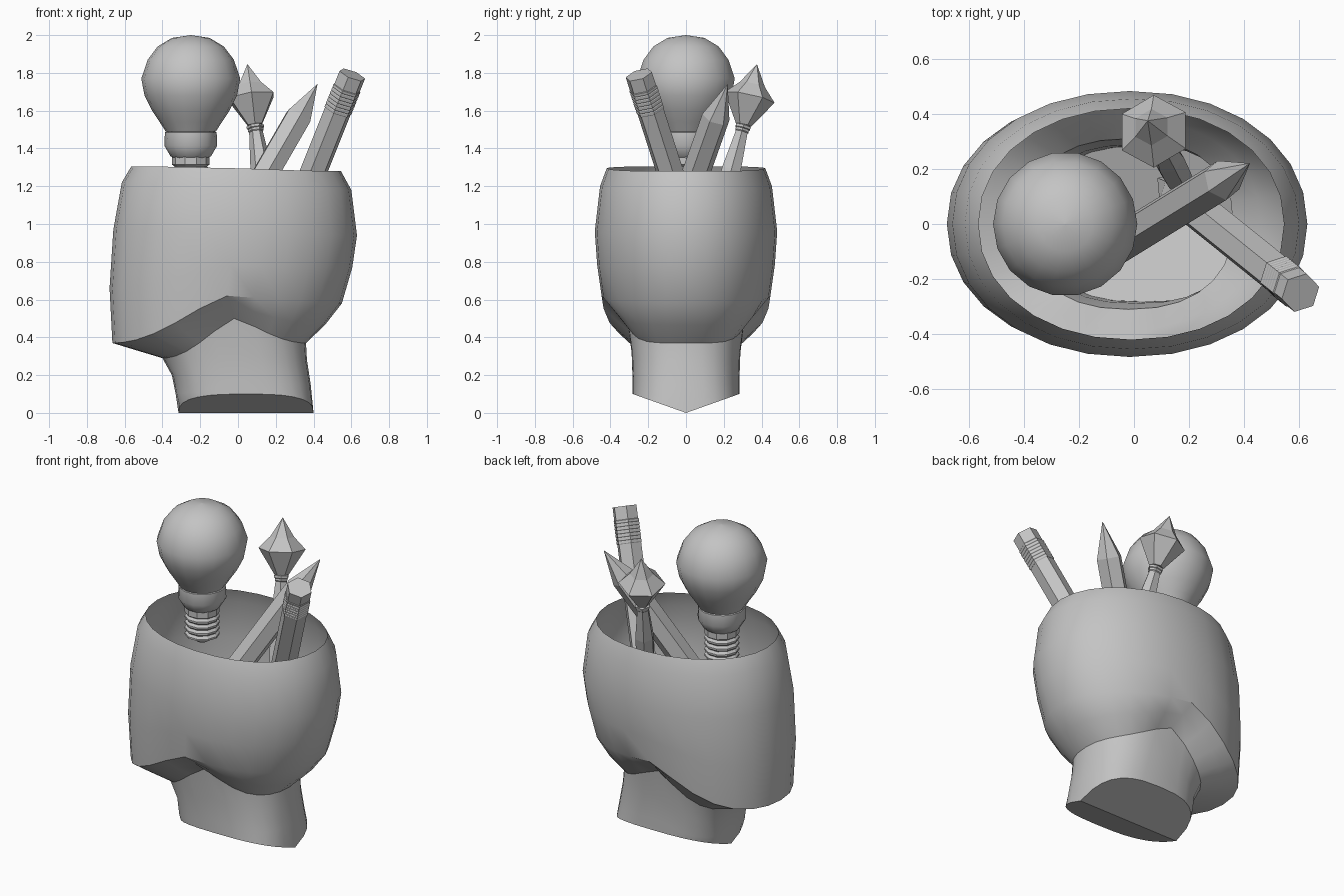
import bpy, bmesh, math
from mathutils import Vector

cube = bpy.data.objects.get("Cube")
if cube:
    bpy.data.objects.remove(cube)

GREY = (0.55, 0.55, 0.55, 1)
mat = bpy.data.materials.new("plain grey")
mat.use_nodes = True
mat.diffuse_color = GREY
mat.node_tree.nodes["Principled BSDF"].inputs["Base Color"].default_value = GREY


def finish(name, bm, smooth=None):
    bmesh.ops.remove_doubles(bm, verts=bm.verts, dist=0.0002)
    bmesh.ops.recalc_face_normals(bm, faces=bm.faces)
    mesh = bpy.data.meshes.new(name)
    bm.to_mesh(mesh)
    bm.free()
    mesh.materials.append(mat)
    obj = bpy.data.objects.new(name, mesh)
    bpy.context.collection.objects.link(obj)
    if smooth:
        bpy.ops.object.select_all(action='DESELECT')
        obj.select_set(True)
        bpy.context.view_layer.objects.active = obj
        bpy.ops.object.shade_smooth_by_angle(angle=math.radians(smooth))


def bridge(bm, rings):
    n = len(rings[0])
    for a, b in zip(rings, rings[1:]):
        for i in range(n):
            j = (i + 1) % n
            bm.faces.new((a[i], a[j], b[j], b[i]))


def turned(name, top, bottom, profile, sides, smooth=None, spin=0.0):
    """Profile of (distance from top, radius) turned around a tilted axis."""
    top, axis = Vector(top), (Vector(bottom) - Vector(top)).normalized()
    u = (Vector((1, 0, 0)) - axis * axis.x).normalized()
    v = axis.cross(u)
    bm = bmesh.new()
    rings = []
    for s, r in profile:
        angles = [spin + math.tau * i / sides for i in range(sides)]
        rings.append([bm.verts.new(top + axis * s + (u * math.cos(a) + v * math.sin(a)) * max(r, 0.001))
                      for a in angles])
    bridge(bm, rings)
    bm.faces.new(rings[0])
    bm.faces.new(rings[-1])
    finish(name, bm, smooth)


# Head-shaped cup: front x, back x, half width, front / side / back height, squareness
HEAD = [
    (-0.565, 0.545, 0.42, 1.305, 1.295, 1.28, 2.1),
    (-0.615, 0.60, 0.455, 1.22, 1.20, 1.18, 2.1),
    (-0.66, 0.63, 0.483, 0.97, 0.96, 0.94, 2.1),
    (-0.68, 0.605, 0.47, 0.66, 0.78, 0.77, 2.1),
    (-0.665, 0.55, 0.447, 0.37, 0.62, 0.58, 2.1),
    (-0.55, 0.46, 0.385, 0.335, 0.565, 0.465, 2.2),
    (-0.40, 0.36, 0.31, 0.29, 0.50, 0.37, 2.3),
    (-0.35, 0.365, 0.288, 0.20, 0.32, 0.28, 2.5),
    (-0.33, 0.385, 0.283, 0.10, 0.18, 0.15, 2.7),
]
SIDES = 28


def signed_power(value, p):
    return math.copysign(abs(value) ** p, value)


def head_ring(bm, xf, xb, w, zf, zm, zb, square):
    ring = []
    for i in range(SIDES):
        t = math.tau * i / SIDES
        c = signed_power(math.cos(t), 2 / square)
        y = w * signed_power(math.sin(t), 2 / square)
        x = (xf + xb) / 2 + (xb - xf) / 2 * c
        blend = math.sin(min(abs(c), 1) * math.pi / 2) ** 1.3
        z = zm + ((zb if c > 0 else zf) - zm) * blend
        ring.append(bm.verts.new((x, y, z)))
    return ring


bm = bmesh.new()
rings = [head_ring(bm, *row) for row in HEAD]
# Neck end is folded along the middle into a keel
end = head_ring(bm, -0.315, 0.40, 0.282, 0, 0, 0, 2.8)
for vert in end:
    vert.co.z = 0.1 * abs(vert.co.y) / 0.282
rings.append(end)
bridge(bm, rings)
half = SIDES // 2
bm.faces.new(end[:half + 1])
bm.faces.new(end[half:] + end[:1])
# Jaw and bottom edges stay crisp by angle; the top is left open
finish("head_cup", bm, 35)

# Light bulb: glass, collar, screw thread and contact
bulb_top = Vector((-0.25, 0, 2.0))
down = bulb_top - Vector((0, 0, 1))
glass = [(0, 0), (0.015, 0.10), (0.06, 0.175), (0.13, 0.228), (0.23, 0.262), (0.32, 0.245),
         (0.40, 0.205), (0.46, 0.165), (0.51, 0.133)]
turned("bulb_glass", bulb_top, down, glass, 18, 35)
turned("bulb_collar", bulb_top, down,
       [(0.51, 0.125), (0.515, 0.137), (0.585, 0.14), (0.64, 0.108), (0.65, 0.095)], 14, 35)
thread = [(0.645, 0.10), (0.685, 0.10)]
for i in range(4):
    s = 0.695 + i * 0.036
    thread += [(s, 0.086), (s + 0.013, 0.10), (s + 0.024, 0.10)]
thread += [(0.84, 0.06), (0.865, 0.035), (0.87, 0.02)]
turned("bulb_screw_base", bulb_top, down, thread, 10)

# Pencil standing on its point, with a ridged metal band and rubber end
end_top, end_low = (0.605, -0.25, 1.79), (0.045, 0.20, 0.39)
ferrule = [(0.075, 0.072)]
for i in range(7):
    s = 0.08 + i * 0.02
    ferrule += [(s, 0.078), (s + 0.012, 0.078), (s + 0.016, 0.075)]
turned("pencil_eraser", end_top, end_low, [(0, 0.074), (0.08, 0.074)], 6, spin=-0.2)
turned("pencil_band", end_top, end_low, ferrule, 6, spin=-0.2)
turned("pencil_body", end_top, end_low, [(0.21, 0.074), (1.25, 0.074), (1.45, 0.004)], 6, spin=-0.2)

# Sharpened pencil, point up
turned("sharpened_pencil", (0.42, 0.22, 1.74), (-0.10, -0.10, 0.84),
       [(0, 0), (0.21, 0.075), (1.18, 0.075)], 6, spin=0.3)

# Paintbrush: faceted bristles, neck bands and tapered handle
tip, joint, foot = (0.05, 0.375, 1.845), (0.09, 0.305, 1.525), (0.21, 0.07, 0.67)
turned("brush_bristles", tip, joint, [(0, 0), (0.11, 0.068), (0.18, 0.135), (0.33, 0.042)], 6,
       spin=math.pi / 2)
turned("brush_neck", joint, foot,
       [(0, 0.036), (0.005, 0.046), (0.018, 0.046), (0.022, 0.041), (0.034, 0.041), (0.04, 0.036)], 6)
turned("brush_handle", joint, foot, [(0.035, 0.036), (0.25, 0.058), (0.47, 0.055), (0.90, 0.03)], 6)
